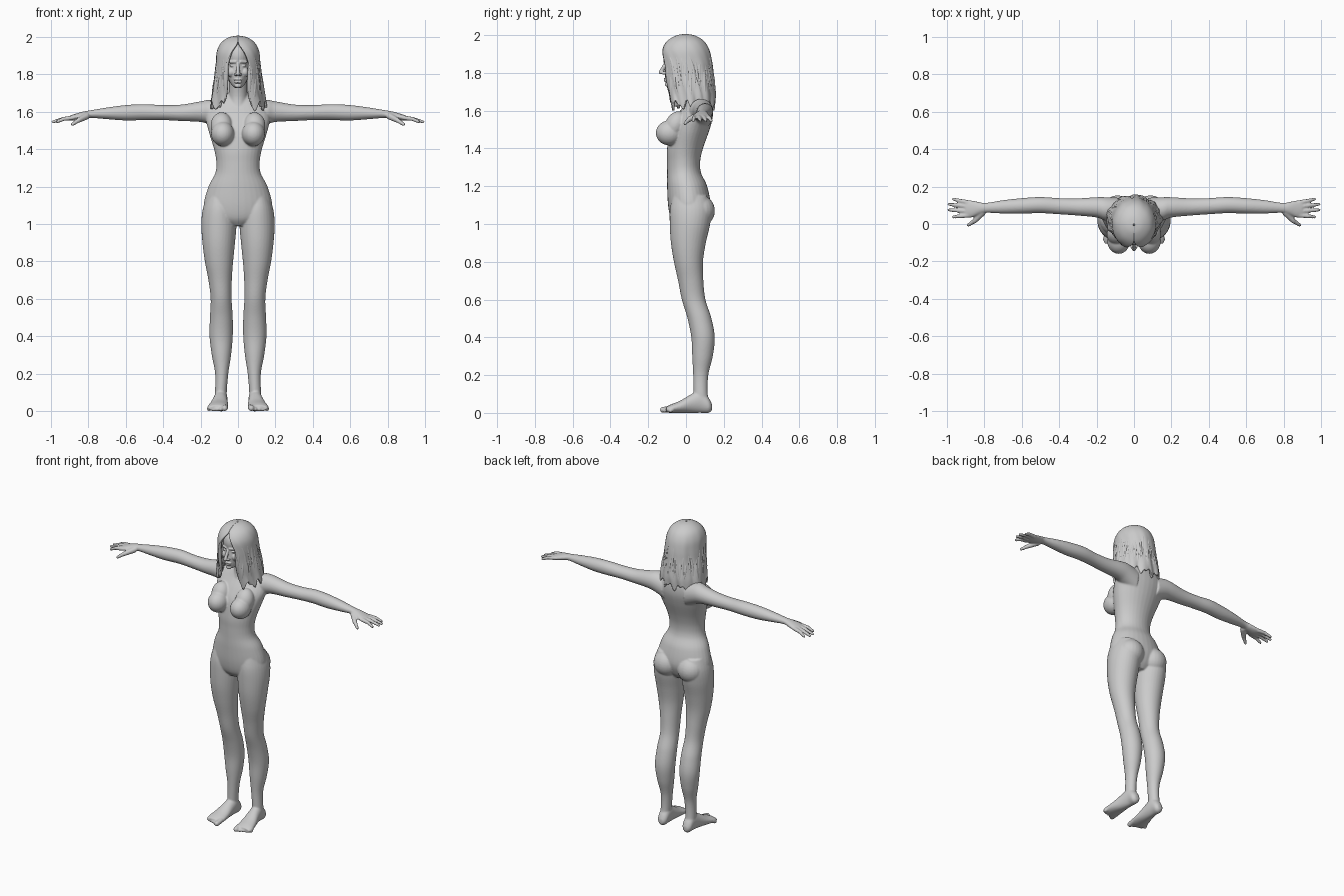
import bpy
import bmesh
import random
from math import sin, cos, pi
from mathutils import Vector, Matrix

random.seed(4)
scene_cube = bpy.data.objects.get("Cube")
if scene_cube:
    bpy.data.objects.remove(scene_cube)

GREY = (0.6, 0.6, 0.6, 1)
clay = bpy.data.materials.new("clay_grey")
clay.use_nodes = True
clay.diffuse_color = GREY
shader = clay.node_tree.nodes["Principled BSDF"]
shader.inputs["Base Color"].default_value = GREY
shader.inputs["Roughness"].default_value = 0.7


def sample(rows, t):
    """Catmull-Rom point along a list of rows, t from 0 to 1."""
    last = len(rows) - 1
    f = max(0, min(t, 1)) * last
    i = min(int(f), last - 1)
    f -= i
    p, q, r, s = (rows[max(0, min(k, last))] for k in (i - 1, i, i + 1, i + 2))
    return [b + f / 2 * (c - a + f * (2 * a - 5 * b + 4 * c - d + f * (3 * (b - c) + d - a)))
            for a, b, c, d in zip(p, q, r, s)]


def loft(bm, axis, rows, sides=32, steps=6):
    """Oval tube; each row is position on the axis, then min/max on the other two axes."""
    u, v = [k for k in range(3) if k != axis]
    count = (len(rows) - 1) * steps
    rings = []
    for j in range(count + 1):
        pos, u0, u1, v0, v1 = sample(rows, j / count)
        ring = []
        for k in range(sides):
            a = 2 * pi * k / sides
            co = Vector()
            co[axis] = pos
            co[u] = (u0 + u1 + (u1 - u0) * cos(a)) / 2
            co[v] = (v0 + v1 + (v1 - v0) * sin(a)) / 2
            ring.append(bm.verts.new(co))
        rings.append(ring)
    faces = [bm.faces.new(rings[0]), bm.faces.new(rings[-1])]
    for low, high in zip(rings, rings[1:]):
        for k in range(sides):
            n = (k + 1) % sides
            faces.append(bm.faces.new((low[k], low[n], high[n], high[k])))
    bmesh.ops.recalc_face_normals(bm, faces=faces)


def ball(bm, centre, size, tilt=0):
    m = Matrix.Translation(centre) @ Matrix.Rotation(tilt, 4, "X") @ Matrix.Diagonal((*size, 1))
    bmesh.ops.create_uvsphere(bm, u_segments=24, v_segments=16, radius=1, matrix=m)


def rod(bm, start, end, r1, r2):
    """Tapered limb segment with rounded ends."""
    start, end = Vector(start), Vector(end)
    span = end - start
    turn = span.to_track_quat("Z", "Y").to_matrix().to_4x4()
    bmesh.ops.create_cone(bm, cap_ends=True, segments=16, radius1=r1, radius2=r2,
                          depth=span.length, matrix=Matrix.Translation((start + end) / 2) @ turn)
    ball(bm, start, (r1, r1, r1))
    ball(bm, end, (r2, r2, r2))


def symmetric(rows):
    return [(z, -w, w, front, back) for z, w, front, back in rows]


def make_object(name, bm):
    mesh = bpy.data.meshes.new(name)
    bm.to_mesh(mesh)
    bm.free()
    obj = bpy.data.objects.new(name, mesh)
    bpy.context.collection.objects.link(obj)
    mesh.materials.append(clay)
    mesh.polygons.foreach_set("use_smooth", [True] * len(mesh.polygons))
    return obj


def fuse(obj, voxel, rounds):
    """Mirror the half model, weld everything into one skin and soften it."""
    obj.modifiers.new("mirror", "MIRROR")
    remesh = obj.modifiers.new("weld", "REMESH")
    remesh.mode = "VOXEL"
    remesh.voxel_size = voxel
    remesh.use_smooth_shade = True
    soft = obj.modifiers.new("soften", "SMOOTH")
    soft.factor = 0.5
    soft.iterations = rounds


# Torso and neck
body = bmesh.new()
loft(body, 2, symmetric([
    (0.99, .06, -.05, .08), (1.03, .16, -.08, .11), (1.1, .183, -.095, .13),
    (1.2, .158, -.1, .112), (1.27, .122, -.1, .08), (1.33, .116, -.1, .075),
    (1.4, .128, -.1, .09), (1.5, .158, -.085, .125), (1.57, .172, -.05, .142),
    (1.63, .15, -.01, .14), (1.67, .09, .01, .125), (1.7, .05, .02, .11)]))
loft(body, 2, symmetric([(1.6, .06, -.02, .12), (1.68, .05, -.005, .105), (1.8, .048, -.03, .09)]))

# Chest and seat
ball(body, (.082, -.088, 1.482), (.062, .072, .066))
ball(body, (.088, -.055, 1.525), (.058, .055, .075), -0.45)
ball(body, (.088, .07, 1.07), (.085, .083, .085))

# Leg
loft(body, 2, [
    (.05, .06, .125, .04, .125), (.1, .06, .123, .04, .115), (.2, .052, .122, .038, .118),
    (.3, .037, .14, .033, .142), (.4, .028, .152, .028, .152), (.5, .028, .15, .008, .135),
    (.6, .034, .146, -.022, .103), (.7, .033, .158, -.042, .092), (.8, .026, .177, -.064, .09),
    (.9, .016, .19, -.08, .105), (1.0, .008, .196, -.086, .128), (1.08, .015, .188, -.085, .135),
    (1.15, .04, .165, -.07, .11)])

# Foot and toes
loft(body, 1, [
    (.138, .075, .105, .015, .045), (.12, .06, .122, 0, .08), (.08, .056, .126, 0, .12),
    (.03, .055, .135, 0, .1), (-.03, .052, .152, 0, .065), (-.08, .052, .163, 0, .045),
    (-.105, .06, .158, .002, .032)])
for k in range(5):
    x, r = .068 + .021 * k, (.016 if k == 0 else .011)
    rod(body, (x, -.085 + .004 * k, .022), (x + .003, -.122 + .01 * k, r), r, r)

# Arm
loft(body, 0, [
    (.08, .02, .14, 1.5, 1.65), (.15, .018, .143, 1.53, 1.663), (.2, .035, .143, 1.545, 1.655),
    (.3, .045, .137, 1.55, 1.638), (.4, .052, .138, 1.555, 1.635), (.5, .058, .144, 1.555, 1.64),
    (.6, .055, .138, 1.553, 1.635), (.7, .056, .127, 1.56, 1.622), (.79, .06, .113, 1.567, 1.607),
    (.83, .05, .118, 1.56, 1.6), (.87, .034, .126, 1.553, 1.588), (.9, .036, .124, 1.552, 1.578)])

# Fingers and thumb
for root, tip in ((.115, .133), (.092, .105), (.068, .075), (.046, .038)):
    reach = .988 if .05 < tip < .12 else .965
    rod(body, (.885, root, 1.567), (.93, (root + tip) / 2, 1.562), .0125, .011)
    rod(body, (.93, (root + tip) / 2, 1.562), (reach, tip, 1.546), .011, .0085)
rod(body, (.81, .06, 1.575), (.85, .018, 1.555), .018, .014)
rod(body, (.85, .018, 1.555), (.885, -.006, 1.532), .013, .009)
fuse(make_object("body", body), .005, 5)

# Head with jaw, nose, lips, brows, eyes and ears
head = bmesh.new()
loft(head, 2, symmetric([
    (1.726, .014, -.088, -.04), (1.738, .03, -.103, 0), (1.765, .047, -.107, .05),
    (1.81, .061, -.11, .085), (1.85, .067, -.107, .1), (1.9, .072, -.113, .105),
    (1.94, .065, -.1, .095), (1.975, .035, -.06, .06)]))
rod(head, (0, -.106, 1.855), (0, -.134, 1.803), .008, .011)
ball(head, (.011, -.118, 1.799), (.009, .014, .008))
ball(head, (.008, -.107, 1.769), (.016, .011, .005))
ball(head, (.006, -.106, 1.758), (.015, .011, .006))
ball(head, (0, -.098, 1.738), (.018, .014, .012))
ball(head, (.036, -.078, 1.81), (.022, .026, .026))
rod(head, (.014, -.106, 1.866), (.045, -.092, 1.866), .008, .006)
ball(head, (.03, -.09, 1.846), (.015, .014, .008))
ball(head, (.068, .005, 1.83), (.008, .018, .03))
fuse(make_object("head", head), .0035, 2)

# Hair surface: height, half width, front, back, half angle left open for the face
HAIR = [(2.0, .004, -.01, 0, 0), (1.992, .045, -.05, .045, 0), (1.965, .085, -.095, .09, .03),
        (1.92, .107, -.124, .118, .3), (1.86, .113, -.128, .132, .52), (1.8, .118, -.122, .138, .56),
        (1.74, .128, -.112, .144, .52), (1.68, .137, -.1, .15, .5), (1.63, .143, -.095, .147, .55)]


def hair_point(a, t, lift=0):
    z, w, front, back, opening = sample(HAIR, t)
    angle = a * (pi - opening)
    wave = 1 + t * t * (.035 * sin(23 * a) + .02 * sin(41 * a + 9 * t)) + lift
    z += t ** 6 * (.018 * sin(31 * a) + .012 * sin(57 * a + 1))
    return Vector((w * wave * sin(angle), (front + back + (back - front) * wave * cos(angle)) / 2, z))


def hair_shell():
    bm = bmesh.new()
    across, down = 120, 40
    grid = [[bm.verts.new(hair_point(2 * i / across - 1, j / down)) for i in range(across + 1)]
            for j in range(down + 1)]
    for j in range(down):
        for i in range(across):
            bm.faces.new((grid[j][i], grid[j + 1][i], grid[j + 1][i + 1], grid[j][i + 1]))
    bmesh.ops.recalc_face_normals(bm, faces=bm.faces)
    shell = make_object("hair", bm)
    thick = shell.modifiers.new("thickness", "SOLIDIFY")
    thick.thickness = .012
    thick.offset = 0


hair_shell()

# Loose locks lying on the hair
locks = bpy.data.curves.new("hair_locks", "CURVE")
locks.dimensions = "3D"
locks.bevel_depth = .011
locks.bevel_resolution = 2
locks.use_fill_caps = True
locks.materials.append(clay)
LOCKS, POINTS = 44, 14
for n in range(LOCKS):
    a = 2 * n / (LOCKS - 1) - 1
    top, drift = random.uniform(.3, .6), random.uniform(-.05, .05)
    spline = locks.splines.new("POLY")
    spline.points.add(POINTS - 1)
    spline.use_smooth = True
    for k, point in enumerate(spline.points):
        f = k / (POINTS - 1)
        side = max(-1, min(1, a + drift * f + .015 * sin(6 * f + n)))
        place = hair_point(side, top + (1 - top) * f, -.02)
        point.co = (*place, 1)
        point.radius = .15 + .9 * sin(pi * f ** .8)
lock_object = bpy.data.objects.new("hair_locks", locks)
bpy.context.collection.objects.link(lock_object)
